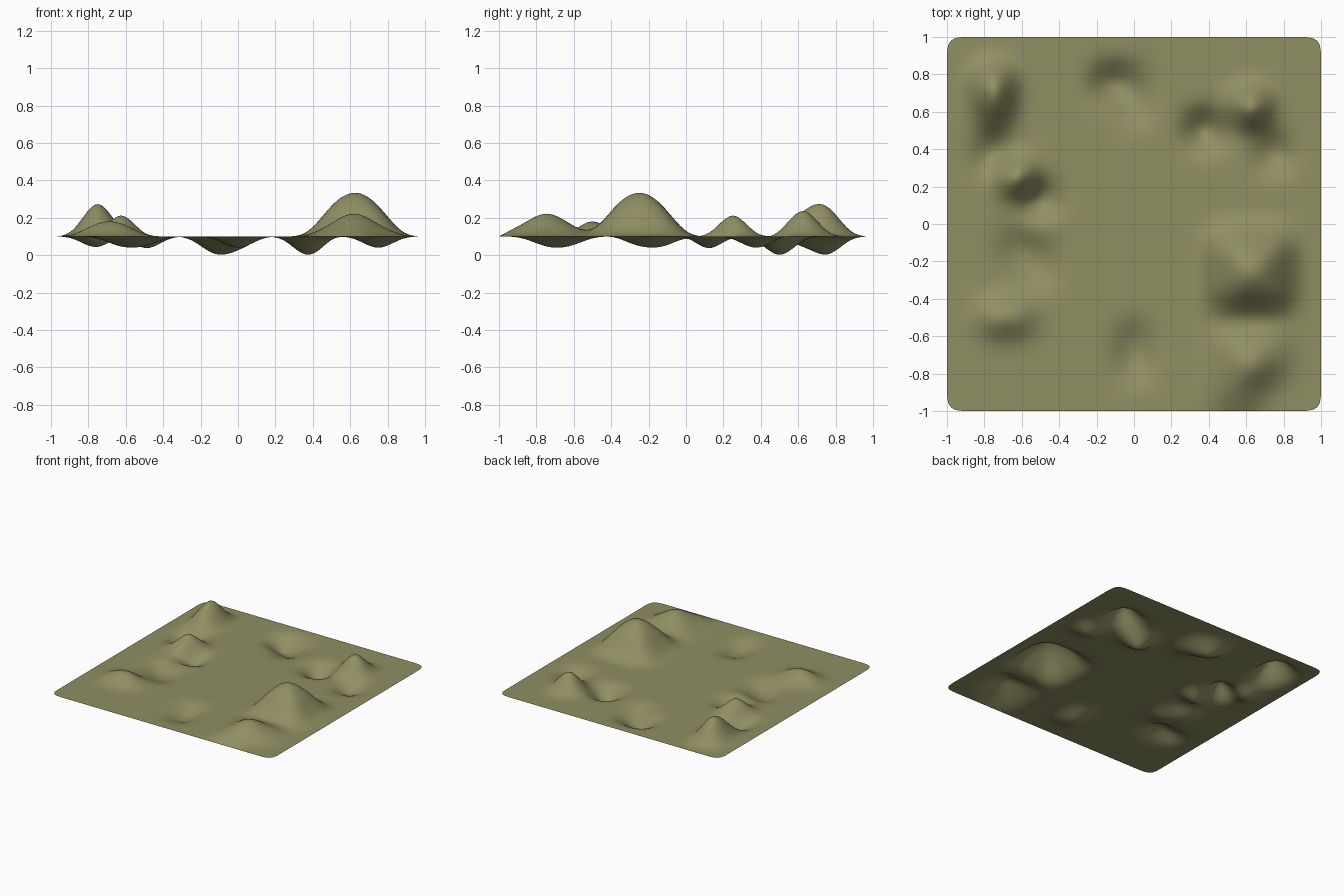
import bpy

if "Cube" in bpy.data.objects:
    bpy.data.objects.remove(bpy.data.objects["Cube"])

BASE, STEP, N = 0.1, 0.125, 16

# Raised and lowered grid points of the coarse sheet: (x, y, offset)
moves = [
    # single peaks and the back left ridge
    (-0.75, 0.75, 0.31), (-0.75, 0.625, 0.22),
    (0.625, 0.625, 0.305), (-0.625, 0.25, 0.27),
    (-0.75, -0.5, 0.125), (-0.625, -0.5, 0.125), (-0.5, 0.0, 0.04),
    # dips
    (-0.75, 0.375, -0.14), (0.75, 0.375, -0.135), (0.375, 0.5, -0.22),
    (-0.5, 0.125, -0.165),
    (0.0, -0.625, -0.094), (0.0, -0.75, -0.094),
    (-0.125, 0.75, -0.18), (0.0, 0.75, -0.09), (0.0, 0.625, -0.09),
    (-0.625, -0.125, -0.09), (-0.5, -0.125, -0.05),
    (-0.5, -0.25, -0.08), (-0.625, -0.25, -0.04),
]


def hill(x, y, top, ring, skip=()):
    """A peak with its eight neighbours raised as a skirt."""
    for i in (-1, 0, 1):
        for j in (-1, 0, 1):
            if (i, j) not in skip:
                moves.append((x + i * STEP, y + j * STEP,
                              ring if i or j else top))


# Large hill and the lower hill in front of it
hill(0.625, -0.25, 0.30, 0.18)
hill(0.625, -0.75, 0.19, 0.07, skip=[(1, -1)])

# Coarse grid with the moved points
height = {}
for x, y, d in moves:
    key = (round((x + 1) / STEP), round((y + 1) / STEP))
    height[key] = height.get(key, 0) + d
verts = [(-1 + i * STEP, -1 + j * STEP, BASE + height.get((i, j), 0))
         for j in range(N + 1) for i in range(N + 1)]
W = N + 1
faces = [(j * W + i, j * W + i + 1, (j + 1) * W + i + 1, (j + 1) * W + i)
         for j in range(N) for i in range(N)]

mesh = bpy.data.meshes.new("terrain")
mesh.from_pydata(verts, [], faces)
mesh.shade_smooth()
terrain = bpy.data.objects.new("terrain", mesh)
bpy.context.collection.objects.link(terrain)

# Subdivision rounds the hills and the sheet corners
sub = terrain.modifiers.new("smooth", 'SUBSURF')
sub.levels = sub.render_levels = 3
sub.boundary_smooth = 'ALL'

mat = bpy.data.materials.new("olive_ground")
mat.diffuse_color = (0.28, 0.275, 0.125, 1)
mat.use_nodes = True
mat.node_tree.nodes["Principled BSDF"].inputs["Base Color"].default_value = mat.diffuse_color
mesh.materials.append(mat)
